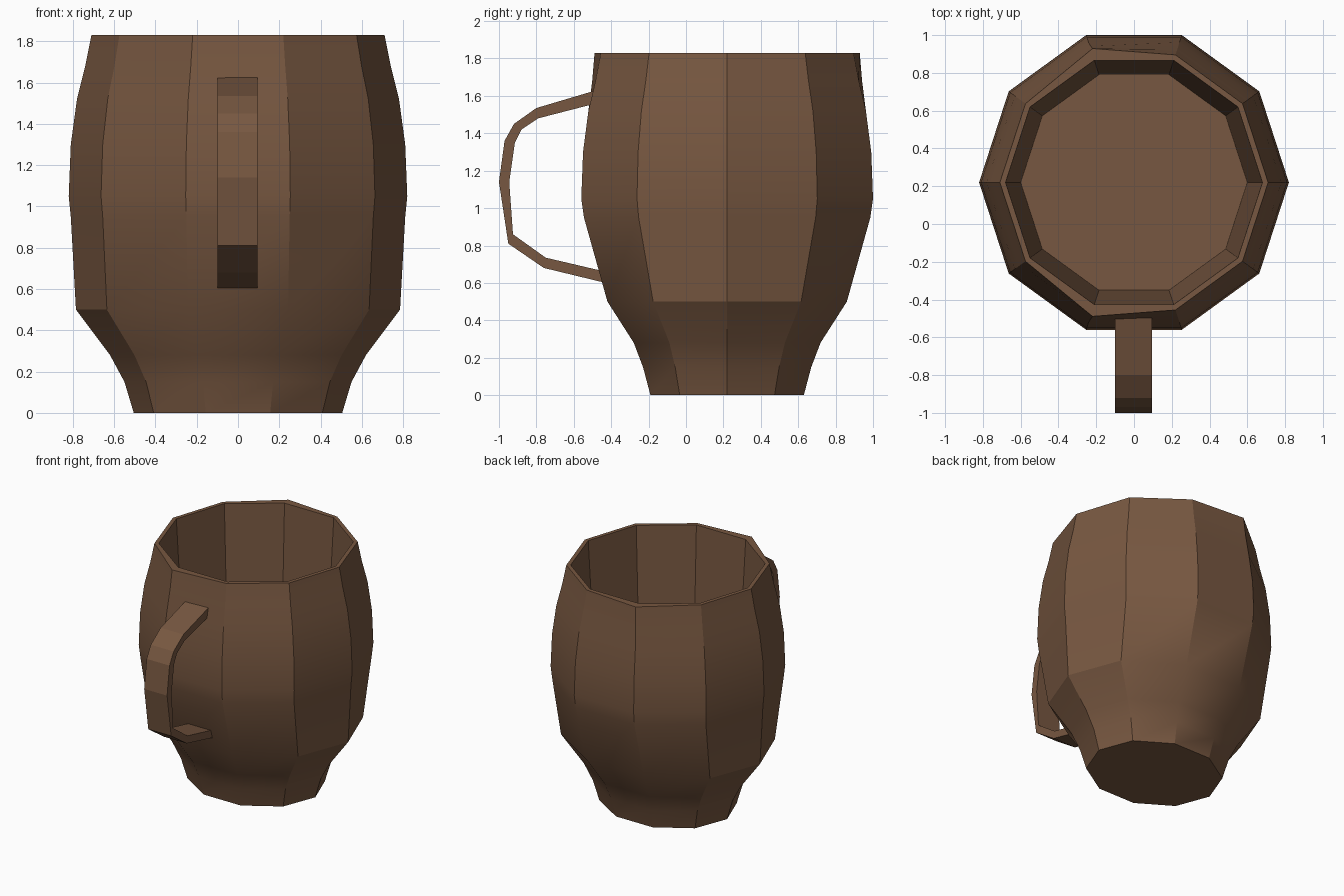
import bpy, bmesh, math

cube = bpy.data.objects.get("Cube")
if cube:
    bpy.data.objects.remove(cube)

brown = bpy.data.materials.new("warm brown")
brown.use_nodes = True
colour = (0.185, 0.096, 0.052, 1)
brown.diffuse_color = colour
brown.node_tree.nodes["Principled BSDF"].inputs["Base Color"].default_value = colour
brown.node_tree.nodes["Principled BSDF"].inputs["Roughness"].default_value = 0.8

SIDES = 10
CENTRE_Y = 0.22


def finish(bm, name):
    bmesh.ops.recalc_face_normals(bm, faces=bm.faces)
    mesh = bpy.data.meshes.new(name)
    bm.to_mesh(mesh)
    bm.free()
    mesh.materials.append(brown)
    obj = bpy.data.objects.new(name, mesh)
    bpy.context.collection.objects.link(obj)
    return obj


def bridge(bm, a, b):
    for i in range(len(a)):
        j = (i + 1) % len(a)
        bm.faces.new((a[i], a[j], b[j], b[i]))


def ring(bm, rx, ry, z, swell):
    """Ten-sided oval; swell pushes out the two end corners on the right."""
    verts = []
    for i in range(SIDES):
        a = math.tau * i / SIDES
        x, y = rx * math.cos(a), ry * math.sin(a)
        if x < 0 and abs(math.sin(a)) > 0.9:
            y *= swell
        verts.append(bm.verts.new((x, CENTRE_Y + y, z)))
    return verts


# Mug body: outer wall from the foot up, over the rim, down to the inner floor
# (x radius, y radius, height, swell)
profile = [
    (0.505, 0.431, 0, 1), (0.55, 0.473, 0.15, 1), (0.62, 0.525, 0.28, 1),
    (0.785, 0.673, 0.5, 1), (0.81, 0.805, 0.95, 1), (0.82, 0.82, 1.05, 1),
    (0.81, 0.81, 1.3, 1), (0.78, 0.78, 1.52, 1), (0.74, 0.74, 1.68, 1.025),
    (0.71, 0.71, 1.83, 1.05), (0.68, 0.68, 1.83, 1), (0.6, 0.6, 0.5, 1),
]
bm = bmesh.new()
rings = [ring(bm, *p) for p in profile]
for lower, upper in zip(rings, rings[1:]):
    bridge(bm, lower, upper)
bm.faces.new(rings[0])
bm.faces.new(rings[-1])
body = finish(bm, "mug_body")
bpy.context.view_layer.objects.active = body
body.select_set(True)
bpy.ops.object.shade_smooth_by_angle(angle=math.radians(30))
body.select_set(False)

# Handle: a flat strap, outer and inner (y, z) paths swept across x
outer = [(-0.48, 1.63), (-0.8, 1.535), (-0.92, 1.45), (-0.97, 1.36),
         (-1, 1.14), (-0.95, 0.81), (-0.76, 0.68), (-0.43, 0.6)]
inner = [(-0.48, 1.56), (-0.79, 1.48), (-0.88, 1.42), (-0.915, 1.35),
         (-0.945, 1.14), (-0.925, 0.86), (-0.75, 0.735), (-0.43, 0.66)]
bm = bmesh.new()
sections = [[bm.verts.new((x, y, z)) for x, (y, z) in
             ((-0.1, o), (0.095, o), (0.095, n), (-0.1, n))]
            for o, n in zip(outer, inner)]
for a, b in zip(sections, sections[1:]):
    bridge(bm, a, b)
bm.faces.new(sections[0])
bm.faces.new(sections[-1])
finish(bm, "handle")
